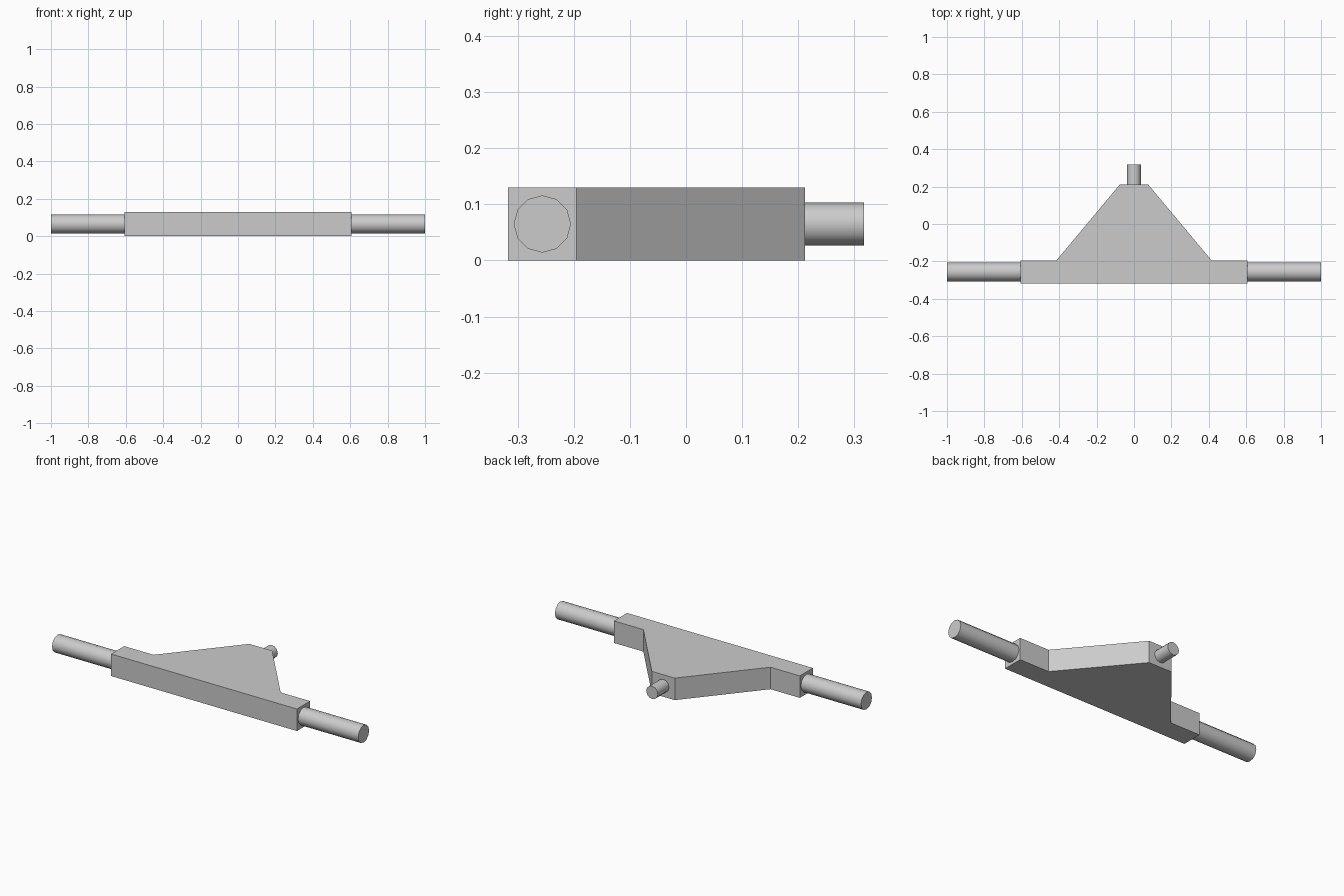
import bpy, bmesh, math
from mathutils import Matrix

cube = bpy.data.objects.get("Cube")
if cube:
    bpy.data.objects.remove(cube, do_unlink=True)

grey = bpy.data.materials.new("plain grey")
grey.use_nodes = True
colour = (0.6, 0.6, 0.6, 1)
grey.diffuse_color = colour
grey.node_tree.nodes["Principled BSDF"].inputs["Base Color"].default_value = colour

HEIGHT = 0.13


def add_object(name, bm):
    bmesh.ops.recalc_face_normals(bm, faces=bm.faces[:])
    mesh = bpy.data.meshes.new(name)
    bm.to_mesh(mesh)
    bm.free()
    mesh.materials.append(grey)
    obj = bpy.data.objects.new(name, mesh)
    bpy.context.collection.objects.link(obj)
    return obj


def add_rod(name, radius, length, centre, axis):
    """Twelve-sided rod along X or Y, smooth around and sharp at the ends."""
    bm = bmesh.new()
    turn = Matrix.Rotation(math.pi / 2, 4, "Y" if axis == "X" else "X")
    bmesh.ops.create_cone(bm, cap_ends=True, segments=12, radius1=radius,
                          radius2=radius, depth=length,
                          matrix=Matrix.Translation(centre) @ turn)
    obj = add_object(name, bm)
    bpy.ops.object.select_all(action="DESELECT")
    obj.select_set(True)
    bpy.context.view_layer.objects.active = obj
    bpy.ops.object.shade_smooth_by_angle(angle=math.radians(40))


# Body: crossbar with a tapering rear wedge, extruded from one mirrored outline
half = [(0.607, -0.317), (0.607, -0.195), (0.415, -0.195), (0.075, 0.212)]
outline = half + [(-x, y) for x, y in reversed(half)]
bm = bmesh.new()
base = bm.faces.new([bm.verts.new((x, y, 0)) for x, y in outline])
top = bmesh.ops.extrude_face_region(bm, geom=[base], use_keep_orig=True)["geom"]
bmesh.ops.translate(bm, vec=(0, 0, HEIGHT),
                    verts=[v for v in top if isinstance(v, bmesh.types.BMVert)])
add_object("body", bm)

# Side rods, one at each end of the crossbar
for name, side in (("left_rod", 1), ("right_rod", -1)):
    add_rod(name, 0.051, 0.4, (side * 0.8, -0.256, HEIGHT / 2), "X")

# Short rod at the rear
add_rod("rear_rod", 0.038, 0.115, (0, 0.2595, HEIGHT / 2), "Y")
